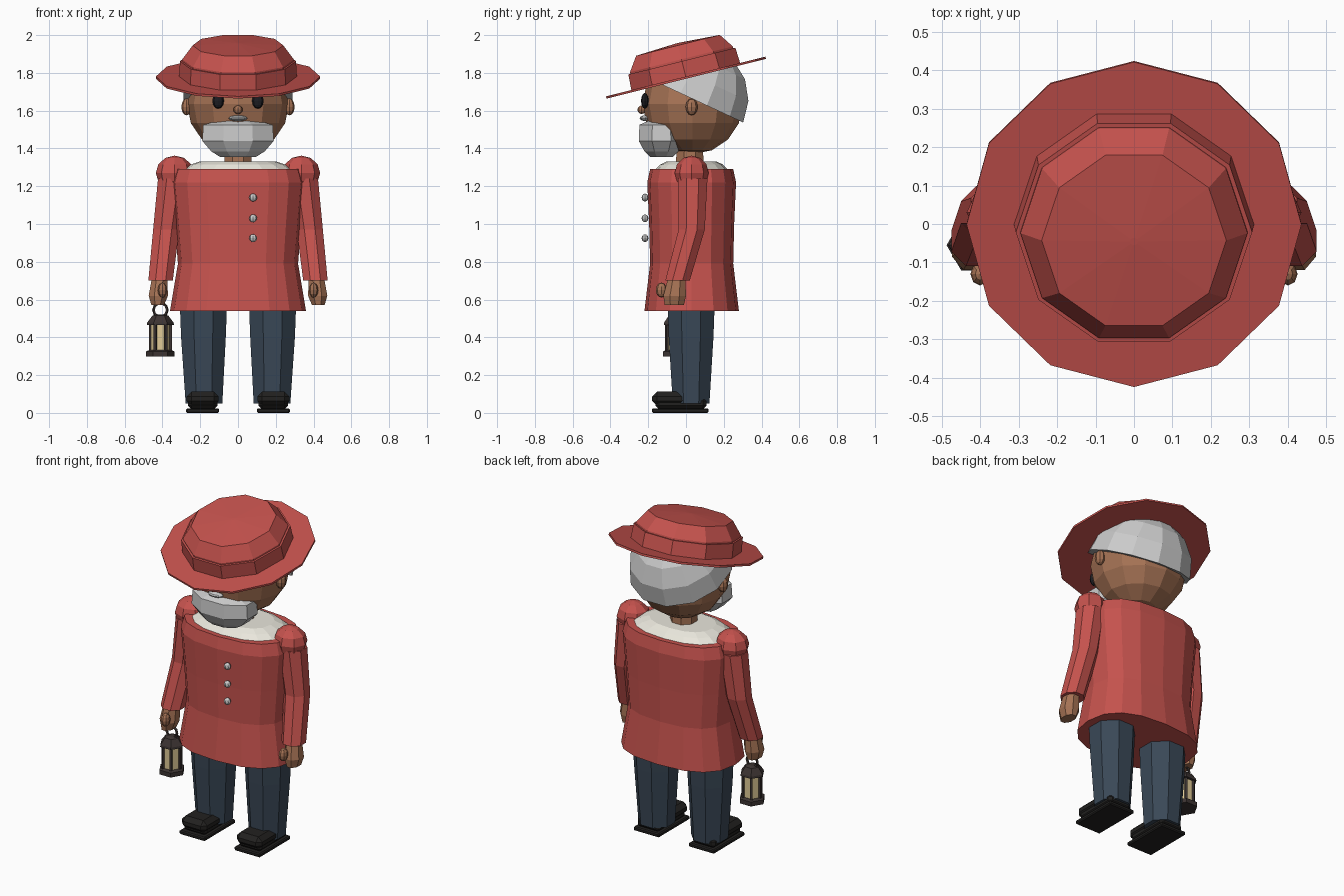
import bpy, math
from mathutils import Matrix, Vector

if "Cube" in bpy.data.objects:
    bpy.data.objects.remove(bpy.data.objects["Cube"])


def mat(name, r, g, b):
    m = bpy.data.materials.new(name)
    m.diffuse_color = (r, g, b, 1)
    m.use_nodes = True
    m.node_tree.nodes["Principled BSDF"].inputs["Base Color"].default_value = m.diffuse_color
    return m


RED = mat("red_cloth", 0.56, 0.085, 0.075)
SKIN = mat("skin", 0.38, 0.17, 0.09)
GREY = mat("grey_hair", 0.56, 0.56, 0.54)
WHITE = mat("white_cloth", 0.82, 0.8, 0.72)
BLUE = mat("blue_cloth", 0.042, 0.065, 0.095)
BLACK = mat("black_leather", 0.016, 0.015, 0.014)
METAL = mat("dark_metal", 0.045, 0.034, 0.032)
GLASS = mat("lamp_glass", 0.75, 0.6, 0.31)
EYE = mat("eye_black", 0.012, 0.012, 0.016)


def loft(name, rings, n, material, phase=0.0, power=1.0, matrix=None):
    """Closed skin over horizontal rings (cx, cy, z, rx, ry); power < 1 squares the section."""
    verts, faces = [], []
    for cx, cy, z, rx, ry in rings:
        for i in range(n):
            a = math.radians(phase) + 2 * math.pi * i / n
            c, s = math.cos(a), math.sin(a)
            verts.append((cx + rx * math.copysign(abs(c) ** power, c),
                          cy + ry * math.copysign(abs(s) ** power, s), z))
    for k in range(len(rings) - 1):
        for i in range(n):
            j = (i + 1) % n
            faces.append((k * n + i, k * n + j, (k + 1) * n + j, (k + 1) * n + i))
    faces.append(tuple(reversed(range(n))))
    faces.append(tuple(range(len(verts) - n, len(verts))))
    if rings[0][2] > rings[-1][2]:
        faces = [tuple(reversed(f)) for f in faces]
    me = bpy.data.meshes.new(name)
    me.from_pydata(verts, [], faces)
    ob = bpy.data.objects.new(name, me)
    bpy.context.collection.objects.link(ob)
    me.materials.append(material)
    if matrix:
        ob.matrix_world = matrix
    return ob


def turned(name, profile, n, material, centre=(0, 0), **kw):
    """Round part from (radius, z) pairs."""
    return loft(name, [(*centre, z, r, r) for r, z in profile], n, material, **kw)


def finish(name, material, scale=(1, 1, 1)):
    ob = bpy.context.object
    ob.name = name
    ob.scale = scale
    ob.data.materials.append(material)
    return ob


def ball(name, loc, scale, material, seg=8, rings=6):
    bpy.ops.mesh.primitive_uv_sphere_add(segments=seg, ring_count=rings, radius=1, location=loc)
    return finish(name, material, scale)


def box(name, loc, size, material, bevel=0.0, rot=(0, 0, 0)):
    bpy.ops.mesh.primitive_cube_add(size=1, location=loc, rotation=rot)
    ob = finish(name, material, size)
    if bevel:
        bpy.ops.object.transform_apply(location=False, rotation=False, scale=True)
        b = ob.modifiers.new("bevel", "BEVEL")
        b.width, b.segments = bevel, 1
    return ob


# Hat, tipped down at the front
tilt = Matrix.Translation((0, 0, 1.775)) @ Matrix.Rotation(math.radians(14), 4, 'X')
turned("hat_brim", [(0.435, -0.006), (0.435, 0.006)], 12, RED, matrix=tilt)
turned("hat_crown", [(0.3, 0), (0.295, 0.1), (0.24, 0.176), (0.01, 0.188)], 10, RED, matrix=tilt)
turned("hat_band", [(0.312, 0.004), (0.307, 0.09)], 10, RED, matrix=tilt)

# Head, hair and face
ball("head", (0, 0.035, 1.635), (0.27, 0.265, 0.265), SKIN, 12, 8)
hair_pose = Matrix.Translation((0, 0.04, 1.66)) @ Matrix.Rotation(math.radians(-25), 4, 'X')
turned("hair", [(0.3 * math.cos(a), 0.295 * math.sin(a)) for a in (0, 0.4, 0.8, 1.2, 1.54)],
       12, GREY, phase=15, matrix=hair_pose)
turned("neck", [(0.08, 1.29), (0.075, 1.42)], 8, SKIN, centre=(0, 0.02), phase=22.5)
ball("nose", (0, -0.235, 1.605), (0.025, 0.022, 0.023), SKIN)
ball("moustache", (0, -0.215, 1.56), (0.05, 0.03, 0.015), GREY)
for s, side in ((-1, "right"), (1, "left")):
    ball("eye_" + side, (s * 0.105, -0.218, 1.652), (0.031, 0.02, 0.042), EYE)
    ball("ear_" + side, (s * 0.272, 0.03, 1.62), (0.028, 0.032, 0.045), SKIN)
loft("beard", [(0, -0.13, z, 0.205 * k, 0.13 * k) for z, k in
               ((1.355, 0.5), (1.385, 0.75), (1.44, 1), (1.525, 0.97), (1.545, 0.6))],
     8, GREY, phase=22.5)

# Coat, collar and buttons
loft("coat", [(0, 0.03, z, rx, ry) for z, rx, ry in
              ((0.54, 0.36, 0.25), (0.79, 0.318, 0.22), (1.0, 0.335, 0.225),
               (1.22, 0.355, 0.235), (1.29, 0.335, 0.22))], 16, RED, power=0.8)
loft("collar", [(0, 0.03, 1.285, 0.3, 0.195), (0, 0.03, 1.315, 0.25, 0.165),
                (0, 0.03, 1.332, 0.2, 0.13)], 16, WHITE, power=0.85)
for z in (1.14, 1.03, 0.925):
    ball("button", (0.08, -0.217, z), (0.021, 0.018, 0.021), GREY)

# Arms and legs on both sides
for s, side in ((-1, "right"), (1, "left")):
    loft("sleeve_" + side, [(s * x, y, z, r, r) for x, y, z, r in
                            ((0.41, -0.045, 0.70, 0.07), (0.38, 0.03, 0.97, 0.075),
                             (0.345, 0.035, 1.24, 0.085))], 8, RED, phase=22.5)
    ball("shoulder_" + side, (s * 0.335, 0.03, 1.27), (0.1, 0.09, 0.092), RED)
    loft("hand_" + side, [(s * x, y, z, rx, ry) for x, y, z, rx, ry in
                          ((0.425, -0.062, 0.57, 0.036, 0.055), (0.422, -0.06, 0.62, 0.055, 0.065),
                           (0.415, -0.05, 0.71, 0.045, 0.05))], 8, SKIN, phase=22.5)
    ball("thumb_" + side, (s * 0.40, -0.13, 0.65), (0.025, 0.03, 0.04), SKIN)
    loft("trouser_" + side, [(s * x, 0.027, z, r, r) for x, z, r in
                             ((0.18, 0.05, 0.105), (0.183, 0.40, 0.128), (0.183, 0.6, 0.136))],
         8, BLUE, phase=22.5)
    # Shoe: flat sole, low upper and raised toe
    box("sole_" + side, (s * 0.187, -0.03, 0.012), (0.175, 0.3, 0.024), BLACK, 0.006)
    box("shoe_" + side, (s * 0.187, -0.027, 0.05), (0.155, 0.27, 0.06), BLACK, 0.018)
    box("shoe_toe_" + side, (s * 0.187, -0.065, 0.075), (0.17, 0.23, 0.075), BLACK, 0.026)

# Lantern hanging from the right hand
lx, ly = -0.411, -0.055
at = dict(centre=(lx, ly))
turned("lantern_base", [(0.076, 0.298), (0.076, 0.325), (0.06, 0.332)], 6, METAL, **at)
turned("lantern_glass", [(0.053, 0.325), (0.053, 0.475)], 6, GLASS, **at)
turned("lantern_roof", [(0.072, 0.465), (0.07, 0.478), (0.042, 0.515), (0.02, 0.522)], 6, METAL, **at)
for i in range(6):
    a = i * math.pi / 3
    box("lantern_post", (lx + 0.054 * math.cos(a), ly + 0.054 * math.sin(a), 0.4),
        (0.014, 0.014, 0.15), METAL, rot=(0, 0, a))
bpy.ops.mesh.primitive_torus_add(major_segments=10, minor_segments=5, major_radius=0.036,
                                 minor_radius=0.008, location=(lx, ly, 0.545),
                                 rotation=(math.pi / 2, 0, 0))
finish("lantern_handle", METAL)
